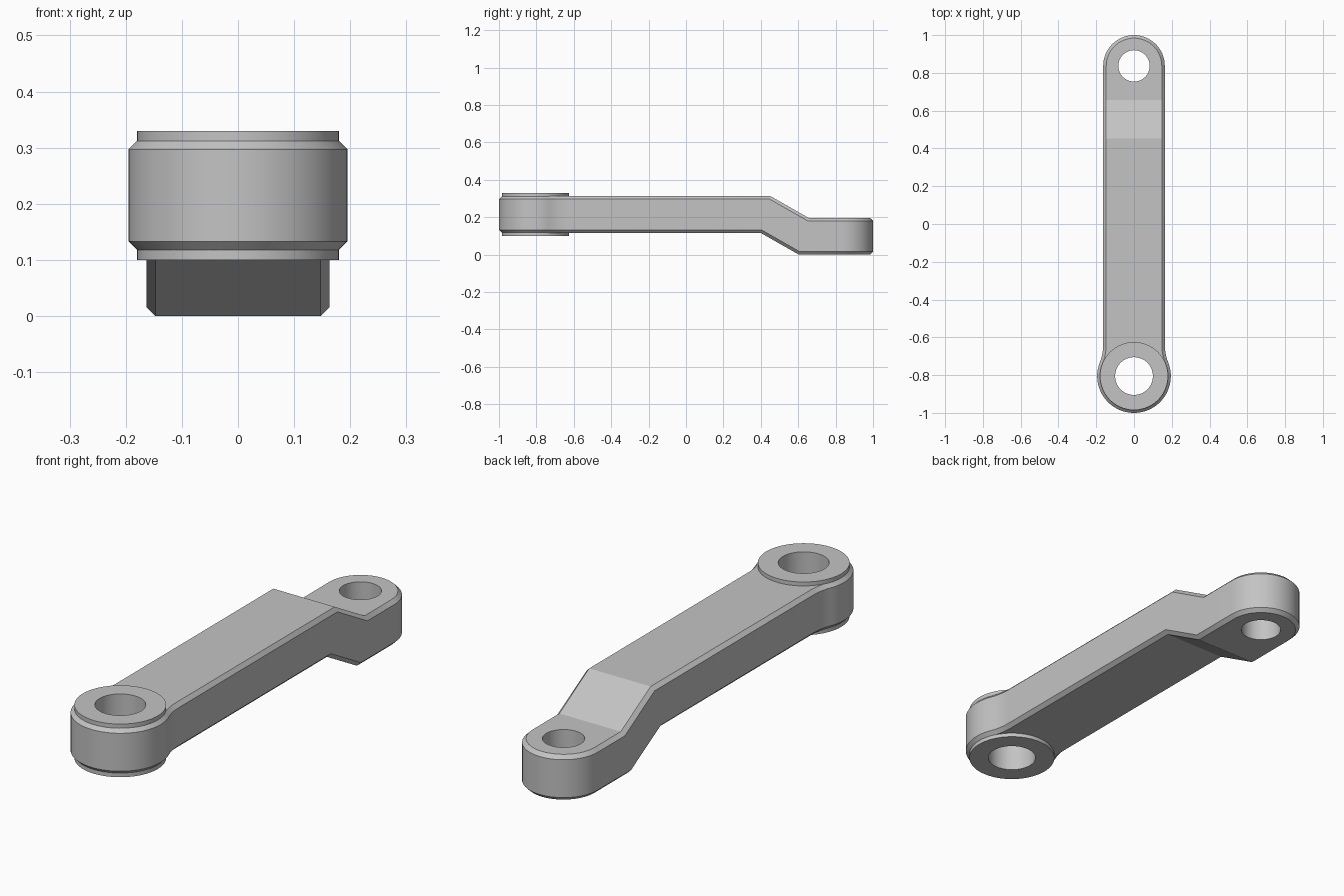
import bpy, bmesh
from math import radians, pi, sin, cos, atan2, sqrt
from mathutils import Vector

cube = bpy.data.objects.get("Cube")
if cube:
    bpy.data.objects.remove(cube, do_unlink=True)

steel = bpy.data.materials.new("grey_steel")
steel.use_nodes = True
GREY = (0.55, 0.55, 0.55, 1)
steel.diffuse_color = GREY
steel.node_tree.nodes["Principled BSDF"].inputs["Base Color"].default_value = GREY

BIG_Y, BIG_R = -0.805, 0.195
SMALL_Y, SMALL_R = 0.837, 0.163
FILLET = 0.25
BOTTOM, TOP, CHAMFER = 0.117, 0.313, 0.016
MID = (BOTTOM + TOP) / 2


def make_object(name, bm):
    bmesh.ops.recalc_face_normals(bm, faces=bm.faces[:])
    mesh = bpy.data.meshes.new(name)
    bm.to_mesh(mesh)
    bm.free()
    mesh.materials.append(steel)
    obj = bpy.data.objects.new(name, mesh)
    bpy.context.collection.objects.link(obj)
    return obj


def arc(cx, cy, r, start, end, steps):
    return [(cx + r * cos(start + (end - start) * i / steps),
             cy + r * sin(start + (end - start) * i / steps)) for i in range(steps + 1)]


def outline(inset):
    """Plan of the arm: round ends, straight sides, fillets into the big end."""
    fx = SMALL_R + FILLET
    fy = sqrt((BIG_R + FILLET) ** 2 - fx ** 2)
    a = atan2(fy, fx)
    half = arc(0, BIG_Y, BIG_R - inset, -pi / 2, a, 24)
    half += arc(fx, BIG_Y + fy, FILLET + inset, pi + a, pi, 6)[1:]
    half += arc(0, SMALL_Y, SMALL_R - inset, 0, pi / 2, 16)
    return half + [(-x, y) for x, y in half[-2:0:-1]]


def cylinder(name, y, r, z0, z1):
    bm = bmesh.new()
    bmesh.ops.create_cone(bm, cap_ends=True, segments=64, radius1=r, radius2=r, depth=z1 - z0)
    bmesh.ops.translate(bm, verts=bm.verts[:], vec=(0, y, (z0 + z1) / 2))
    return make_object(name, bm)


# Arm: chamfered slab stacked from four outlines
bm = bmesh.new()
layers = [(CHAMFER, BOTTOM), (0, BOTTOM + CHAMFER), (0, TOP - CHAMFER), (CHAMFER, TOP)]
rings = [[bm.verts.new((x, y, z)) for x, y in outline(d)] for d, z in layers]
for low, high in zip(rings, rings[1:]):
    for i in range(len(low)):
        j = (i + 1) % len(low)
        bm.faces.new((low[i], low[j], high[j], high[i]))
bm.faces.new(rings[0][::-1])
bm.faces.new(rings[-1])

# Step the small end down between two slanted bend lines
LEAN, BEND_START, BEND_END = 0.27, 0.425, 0.63
for y in (BEND_START, BEND_END):
    bmesh.ops.bisect_plane(bm, geom=bm.verts[:] + bm.edges[:] + bm.faces[:],
                           plane_co=(0, y, MID), plane_no=Vector((0, 1, -LEAN)))
for v in bm.verts:
    u = v.co.y - LEAN * (v.co.z - MID)
    t = (u - BEND_START) / (BEND_END - BEND_START)
    v.co.z -= BOTTOM * min(max(t, 0), 1)
arm = make_object("crank_arm", bm)

# Raised boss on both faces of the big end, then a bore through each end
tools = [
    (cylinder("big_end_boss", BIG_Y, 0.18, 0.1, 0.33), "UNION"),
    (cylinder("big_bore_cutter", BIG_Y, 0.1, -0.2, 0.6), "DIFFERENCE"),
    (cylinder("small_bore_cutter", SMALL_Y, 0.083, -0.2, 0.6), "DIFFERENCE"),
]
bpy.context.view_layer.objects.active = arm
for tool, operation in tools:
    mod = arm.modifiers.new(tool.name, "BOOLEAN")
    mod.operation = operation
    mod.solver = "EXACT"
    mod.object = tool
    bpy.ops.object.modifier_apply(modifier=mod.name)
    bpy.data.objects.remove(tool, do_unlink=True)

bpy.ops.object.select_all(action="DESELECT")
arm.select_set(True)
bpy.ops.object.shade_smooth_by_angle(angle=radians(25))
